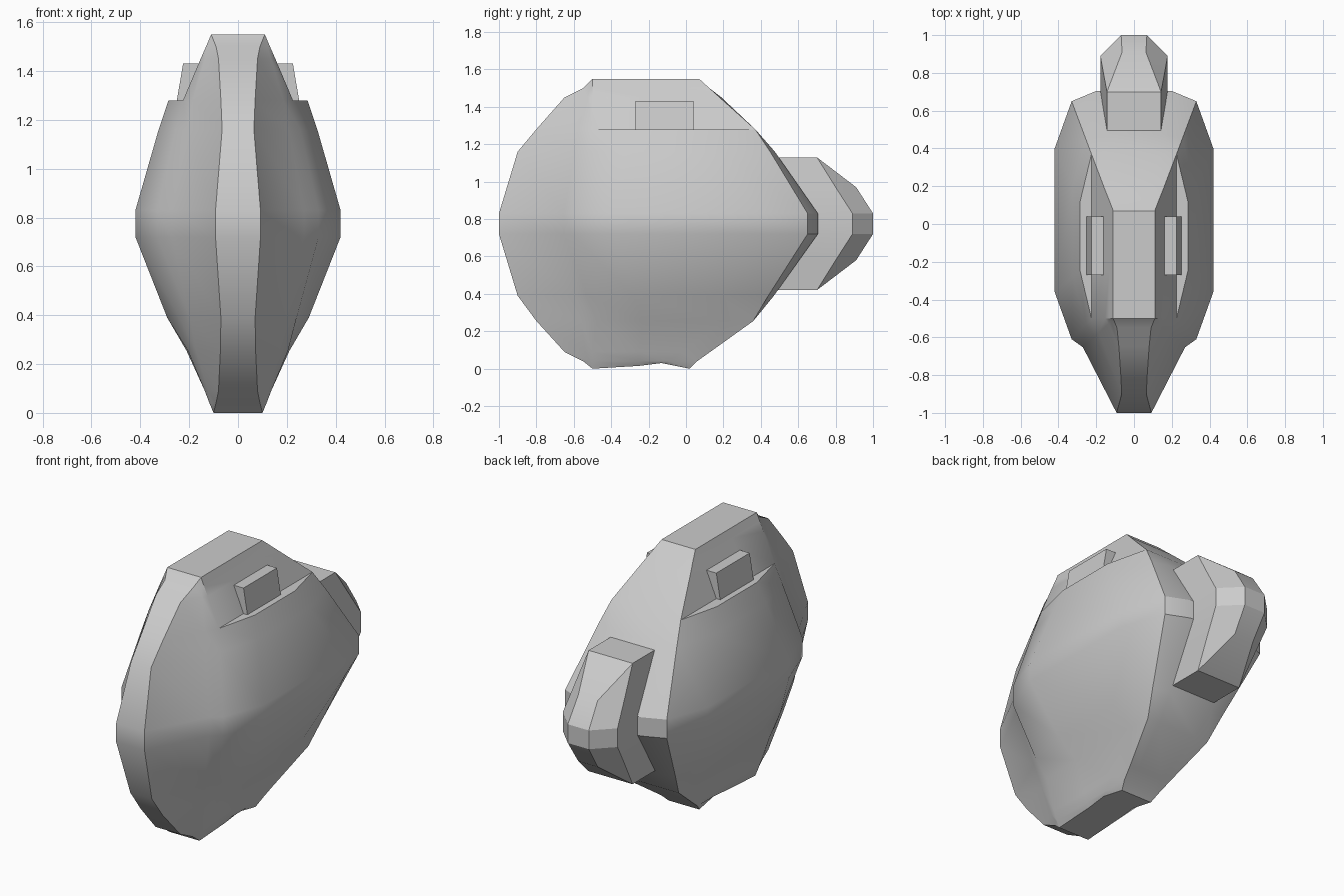
import bpy, bmesh, math

if "Cube" in bpy.data.objects:
    bpy.data.objects.remove(bpy.data.objects["Cube"])


def loft(name, rows, angle):
    """Skin half-outlines (front to rear), mirrored across x, into a closed solid."""
    bm = bmesh.new()
    rings = []
    for half in rows:
        full = half + [(-x, y, z) for x, y, z in reversed(half)]
        rings.append([bm.verts.new(p) for p in full])
    n = len(rings[0])
    for a, b in zip(rings, rings[1:]):
        for i in range(n):
            j = (i + 1) % n
            bm.faces.new((a[i], a[j], b[j], b[i]))
    bm.faces.new(rings[0])
    bm.faces.new(rings[-1][::-1])
    bmesh.ops.remove_doubles(bm, verts=bm.verts[:], dist=0.0005)
    bmesh.ops.dissolve_degenerate(bm, edges=bm.edges[:], dist=0.0005)
    bmesh.ops.recalc_face_normals(bm, faces=bm.faces[:])
    return finish(name, bm, angle)


def finish(name, bm, angle):
    me = bpy.data.meshes.new(name)
    bm.to_mesh(me)
    bm.free()
    ob = bpy.data.objects.new(name, me)
    bpy.context.collection.objects.link(ob)
    if angle:
        bpy.ops.object.select_all(action='DESELECT')
        ob.select_set(True)
        bpy.context.view_layer.objects.active = ob
        bpy.ops.object.shade_smooth_by_angle(angle=math.radians(angle))
    return ob


# Main hull: z, front strip x and y, corner half width, side bulge,
# front corner y, rear corner y, concave front / rear swell
levels = [
    (1.55, .11, -.50, .11, 0, -.50, .07, 0),
    (1.50, .09, -.55, .131, 0, -.50, .125, 0),
    (1.45, .08, -.65, .153, 0, -.50, .18, .01),
    (1.28, .07, -.80, .225, 0, -.50, .37, .0),
    (1.28, .07, -.80, .225, .06, -.50, .37, .0),
    (1.16, .065, -.90, .255, .07, -.53, .45, .025),
    (0.83, .092, -1.0, .33, .09, -.61, .65, .055),
    (0.72, .092, -1.0, .33, .09, -.61, .65, .055),
    (0.39, .07, -.90, .24, .05, -.53, .44, .03),
    (0.255, .072, -.80, .205, .006, -.48, .36, 0),
    (0.09, .08, -.65, .136, 0, -.50, .13, 0),
    (0.04, .09, -.55, .117, 0, -.50, .06, 0),
    (0.0, .10, -.50, .10, 0, -.50, .02, 0),
]
rows = []
for z, sx, sy, w, b, yf, yr, c in levels:
    lift = .025 if z == 0 else 0
    rows.append([
        (sx, sy, z),
        (sx + .75 * (w - sx), sy + .75 * (yf - sy) + c, z),
        (w, yf, z),
        (w + b, yf + .25, z + lift * .6),
        (w + b, yr - .25 if z > .3 else yr - .15, z + lift * 1.2),
        (w, yr, z),
        (.6 * w, yr + c, z),
    ])
loft("hull", rows, 28)

# Rear pod: z, half width, side rear y, ridge half width, ridge y
pod = [
    (1.13, .143, .70, .143, .70),
    (0.97, .162, .80, .063, .91),
    (0.83, .178, .89, .068, 1.0),
    (0.72, .178, .89, .068, 1.0),
    (0.58, .162, .80, .063, .91),
    (0.42, .143, .70, .143, .70),
]
loft("rear_pod", [[(w, .46, z), (w, ys, z), (rx, ry, z)]
                  for z, w, ys, rx, ry in pod], 20)

# Slanted side blocks sitting on the upper shelves
for side, label in ((1, "right"), (-1, "left")):
    bm = bmesh.new()
    prof = [(.155, 1.43), (.225, 1.43), (.252, 1.27), (.18, 1.27)]
    ends = [[bm.verts.new((side * x, y, z)) for x, z in prof] for y in (-.27, .04)]
    for i in range(4):
        j = (i + 1) % 4
        bm.faces.new((ends[0][i], ends[0][j], ends[1][j], ends[1][i]))
    bm.faces.new(ends[0])
    bm.faces.new(ends[1][::-1])
    bmesh.ops.recalc_face_normals(bm, faces=bm.faces[:])
    finish("side_block_" + label, bm, 0)
